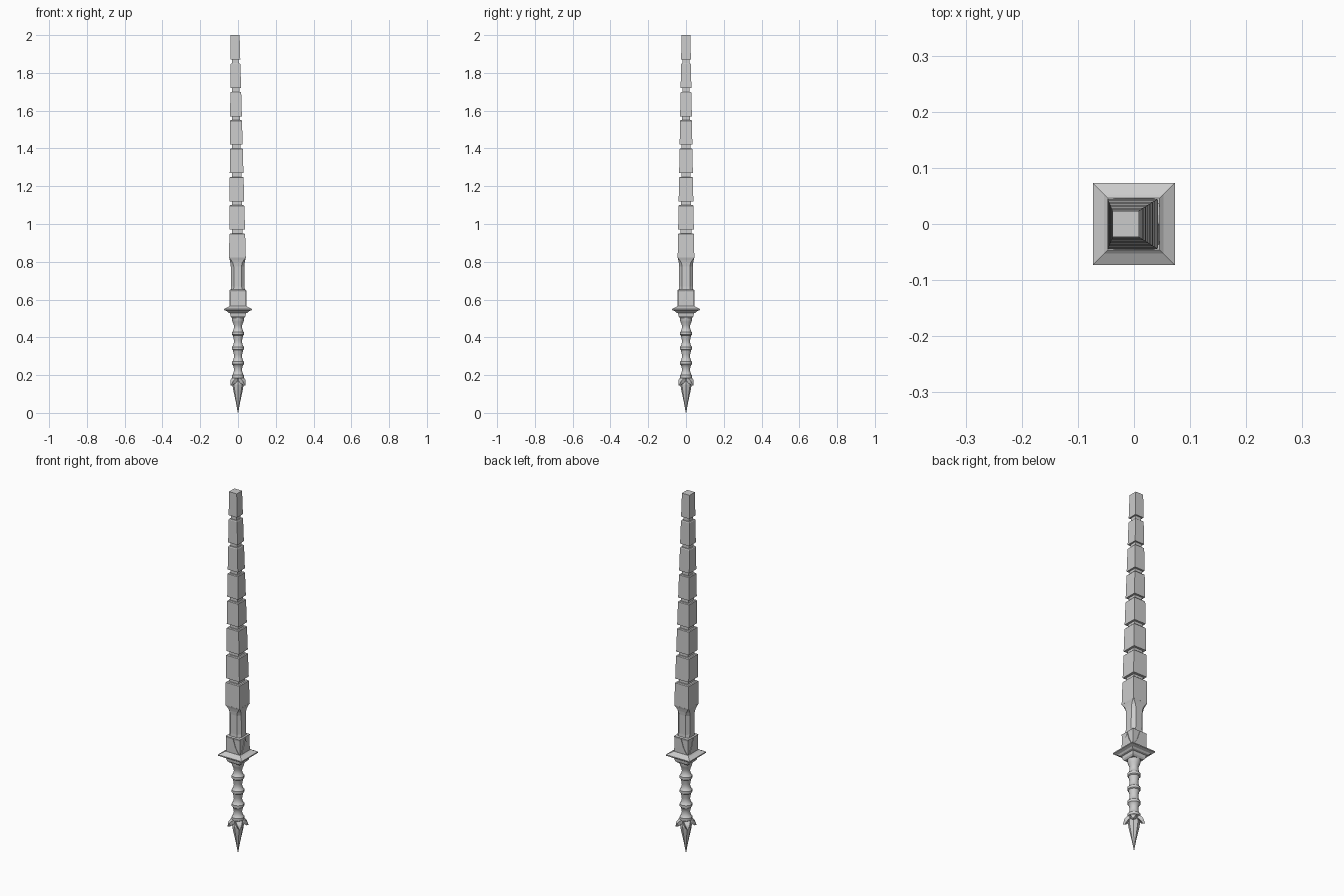
import bpy, bmesh, math
from mathutils import Matrix

if "Cube" in bpy.data.objects:
    bpy.data.objects.remove(bpy.data.objects["Cube"])


def lean(z):
    # the blade drifts slightly toward -x with height
    return -0.015 * max(0.0, z - 0.55) / 1.45


def make(name, verts, faces):
    me = bpy.data.meshes.new(name)
    me.from_pydata(verts, [], faces)
    bm = bmesh.new()
    bm.from_mesh(me)
    bmesh.ops.recalc_face_normals(bm, faces=bm.faces)
    bm.to_mesh(me)
    bm.free()
    ob = bpy.data.objects.new(name, me)
    bpy.context.collection.objects.link(ob)
    return ob


def loft(name, rings):
    """Join equal-length rings of points and cap both ends."""
    n = len(rings[0])
    verts = [(x + lean(z), y, z) for r in rings for x, y, z in r]
    faces = [(k * n + i, k * n + (i + 1) % n, (k + 1) * n + (i + 1) % n, (k + 1) * n + i)
             for k in range(len(rings) - 1) for i in range(n)]
    faces += [tuple(range(n)), tuple(range((len(rings) - 1) * n, len(rings) * n))]
    return make(name, verts, faces)


def square(z, h):
    return [(-h, -h, z), (h, -h, z), (h, h, z), (-h, h, z)]


def octagon(z, h, c):
    a = h - c
    return [(-a, -h, z), (a, -h, z), (h, -a, z), (h, a, z),
            (a, h, z), (-a, h, z), (-h, a, z), (-h, -a, z)]


def circle(z, r, n=16):
    return [(r * math.cos(2 * math.pi * i / n), r * math.sin(2 * math.pi * i / n), z)
            for i in range(n)]


def blade_half(z):
    return 0.0235 + (2 - z) * 0.0175


# blade blocks and the narrow necks between them
for i in range(8):
    top = 2.0 - 0.15 * i
    bot = top - 0.13
    t, b = blade_half(top), blade_half(bot)
    if i == 0:
        rings = [square(bot, b), square(top, t)]
    else:
        rings = [square(bot, b), square(top - 0.004, t), square(top, t * 0.9)]
    loft("blade_block_%d" % i, rings)
    if i < 7:
        loft("blade_neck_%d" % i, [square(bot - 0.03, b * 0.68), square(bot + 0.01, b * 0.68)])

# chamfered column flaring into the lowest block
loft("blade_column", [octagon(0.60, 0.042, 0.004), octagon(0.645, 0.038, 0.014),
                      octagon(0.67, 0.036, 0.016), octagon(0.775, 0.036, 0.016),
                      octagon(0.795, 0.038, 0.013), octagon(0.81, 0.041, 0.007),
                      octagon(0.822, 0.0445, 0.001)])

# square collar with a pointed relief on each side
loft("collar", [square(0.555, 0.043), square(0.64, 0.042), square(0.65, 0.044), square(0.654, 0.038)])
for k in range(4):
    f, b = -0.0455, -0.040
    pts = [(x, y, z) for y in (f, b)
           for x, z in ((-0.040, 0.56), (0.040, 0.56), (0.016, 0.60), (0, 0.648), (-0.016, 0.60))]
    faces = [(0, 1, 2, 3, 4), (9, 8, 7, 6, 5)]
    faces += [(i, (i + 1) % 5, (i + 1) % 5 + 5, i + 5) for i in range(5)]
    leaf = make("collar_leaf_%d" % k, pts, faces)
    leaf.data.transform(Matrix.Rotation(k * math.pi / 2, 4, 'Z'))

# stepped square guard
loft("guard", [square(0.503, 0.033), square(0.512, 0.040), square(0.528, 0.042),
               square(0.531, 0.052), square(0.538, 0.058), square(0.544, 0.073),
               square(0.550, 0.073), square(0.560, 0.053), square(0.566, 0.046)])

# turned grip: a flared top, then repeated waists and knobs
profile = [(0.505, 0.033), (0.492, 0.032), (0.482, 0.029)]
for z in (0.42, 0.342, 0.264, 0.192):
    profile += [(z + 0.045, 0.022), (z + 0.030, 0.0215), (z + 0.012, 0.027),
                (z + 0.008, 0.032), (z - 0.006, 0.032), (z - 0.010, 0.027)]
profile += [(0.172, 0.026)]
grip = loft("grip", [circle(z, r) for z, r in profile])
bpy.context.view_layer.objects.active = grip
grip.select_set(True)
bpy.ops.object.shade_smooth_by_angle(angle=math.radians(35))

# pommel spike
loft("pommel_spike", [circle(z, r, 8) for z, r in
                      ((0.0, 0.001), (0.06, 0.012), (0.125, 0.026), (0.150, 0.030), (0.182, 0.024))])

# four curled claws at the pommel corners
path = [(0.018, 0.186, 0.016), (0.034, 0.182, 0.016), (0.046, 0.170, 0.012), (0.054, 0.146, 0.001)]
for k in range(4):
    rings = [[(r, -w, z), (r, w, z), (r - 0.010, w, z - 0.016 * (w > 0.005)),
              (r - 0.010, -w, z - 0.016 * (w > 0.005))] for r, z, w in path]
    claw = loft("pommel_claw_%d" % k, rings)
    claw.data.transform(Matrix.Rotation(math.pi / 4 + k * math.pi / 2, 4, 'Z'))
